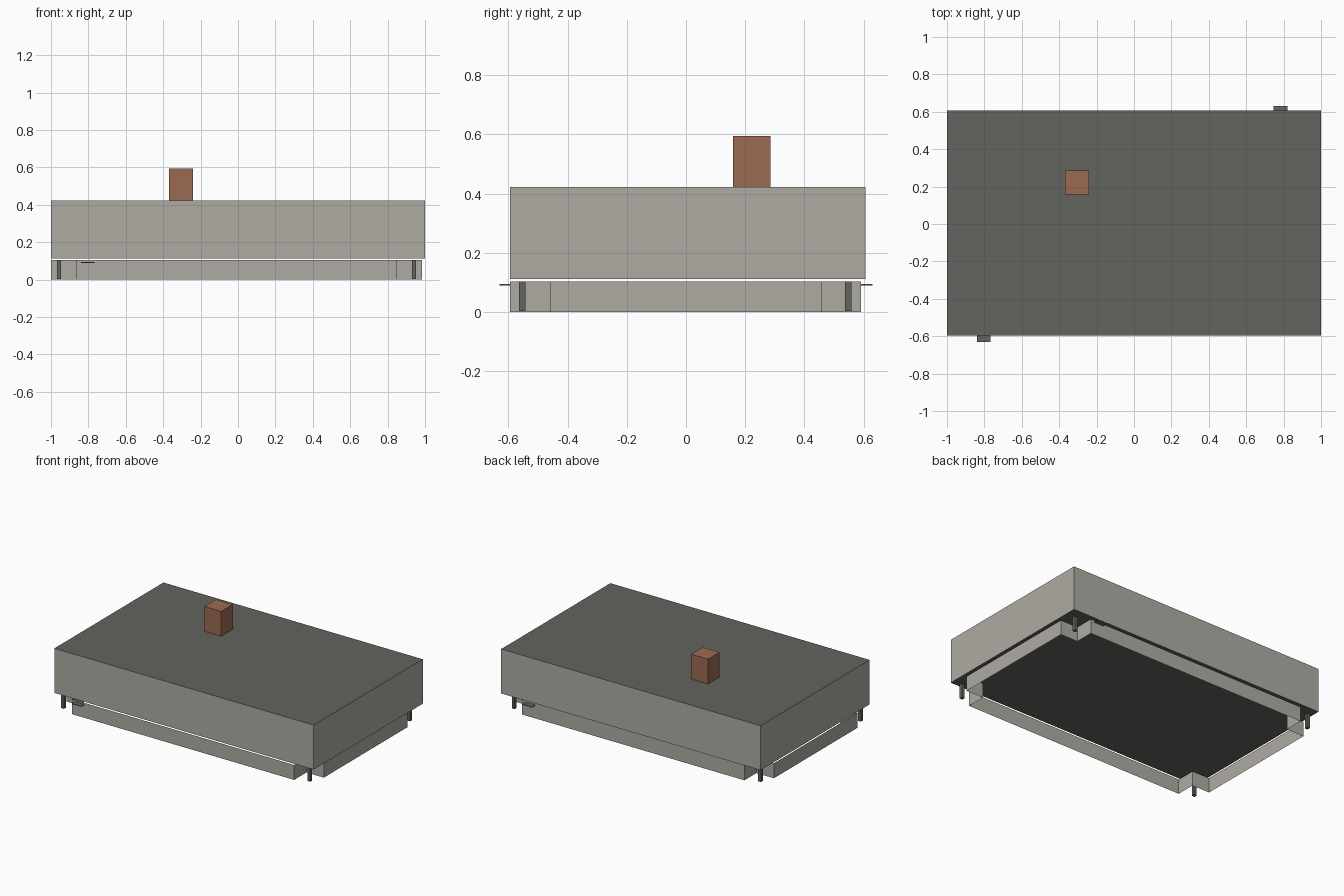
import bpy, bmesh

if "Cube" in bpy.data.objects:
    bpy.data.objects.remove(bpy.data.objects["Cube"])


def material(name, rgb):
    m = bpy.data.materials.new(name)
    m.diffuse_color = (*rgb, 1)
    m.use_nodes = True
    m.node_tree.nodes["Principled BSDF"].inputs["Base Color"].default_value = m.diffuse_color
    return m


STONE = material("warm grey wall", (0.42, 0.41, 0.365))
DARK = material("dark grey roof", (0.125, 0.127, 0.115))
BRICK = material("brown brick", (0.33, 0.145, 0.083))


def finish(name, bm, mats):
    mesh = bpy.data.meshes.new(name)
    bm.to_mesh(mesh)
    bm.free()
    for m in mats:
        mesh.materials.append(m)
    ob = bpy.data.objects.new(name, mesh)
    bpy.context.collection.objects.link(ob)
    return ob


def box(name, lo, hi, *mats):
    """Box between two corners; a second material goes on top and bottom."""
    bm = bmesh.new()
    bmesh.ops.create_cube(bm, size=1)
    for v in bm.verts:
        v.co = [(a + b) / 2 + c * (b - a) for a, b, c in zip(lo, hi, v.co)]
    bm.normal_update()
    for f in bm.faces:
        f.material_index = int(len(mats) > 1 and abs(f.normal.z) > 0.5)
    return finish(name, bm, mats)


# Upper storey: light walls, dark roof and soffit
box("upper_storey", (-1, -0.595, 0.112), (1, 0.607, 0.422), STONE, DARK)

# Chimney
box("chimney", (-0.37, 0.158, 0.422), (-0.24, 0.286, 0.595), BRICK)

# Ground floor: open wall ring with notched corners
x0, x1, x2, x3 = -1, -0.865, 0.85, 0.984
y0, y1, y2, y3 = -0.595, -0.46, 0.46, 0.592
outline = [(x1, y0), (x2, y0), (x2, y1), (x3, y1), (x3, y2), (x2, y2),
           (x2, y3), (x1, y3), (x1, y2), (x0, y2), (x0, y1), (x1, y1)]
bm = bmesh.new()
low = [bm.verts.new((x, y, 0)) for x, y in outline]
high = [bm.verts.new((x, y, 0.104)) for x, y in outline]
for i in range(len(low)):
    j = (i + 1) % len(low)
    bm.faces.new((low[i], low[j], high[j], high[i]))
finish("ground_floor_walls", bm, [STONE])

# Corner posts standing in the notches
for sx, x in (("left", -0.958), ("right", 0.941)):
    for sy, y in (("front", -0.554), ("back", 0.548)):
        box(f"{sy}_{sx}_post", (x - 0.011, y - 0.011, 0.003),
            (x + 0.011, y + 0.011, 0.104), DARK)

# Door canopies
box("front_canopy", (-0.84, -0.63, 0.09), (-0.767, -0.595, 0.094), DARK)
box("back_canopy", (0.747, 0.592, 0.09), (0.822, 0.63, 0.094), DARK)
